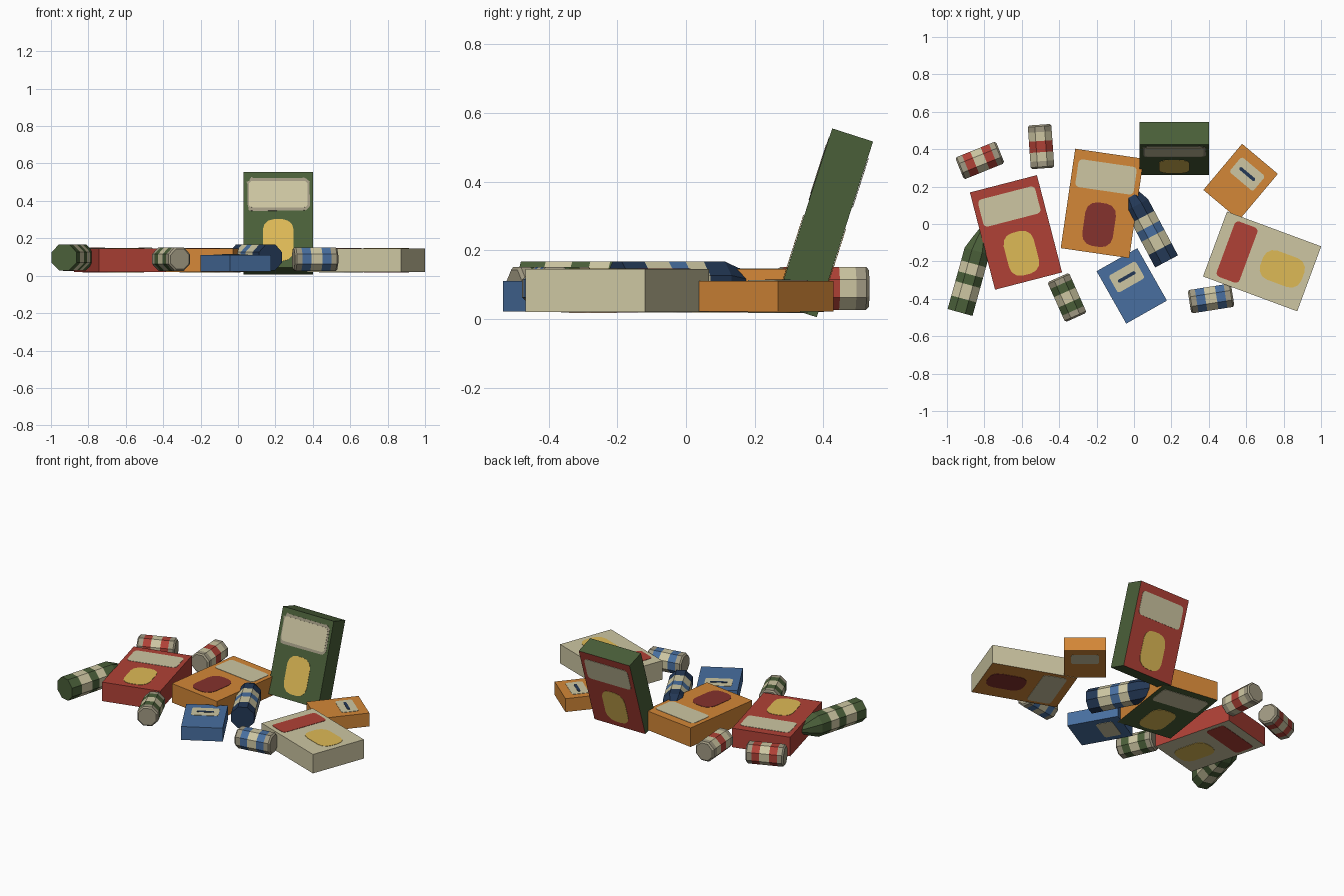
import bpy, bmesh, math, random
from mathutils import Matrix, Vector

if "Cube" in bpy.data.objects:
    bpy.data.objects.remove(bpy.data.objects["Cube"])

random.seed(4)


def material(name, rgb):
    lin = [((c / 255 + 0.055) / 1.055) ** 2.4 for c in rgb]
    m = bpy.data.materials.new(name)
    m.diffuse_color = (*lin, 1)
    m.use_nodes = True
    m.node_tree.nodes["Principled BSDF"].inputs["Base Color"].default_value = m.diffuse_color
    return m


M = {n: material(n, c) for n, c in {
    "red": (176, 65, 54), "orange": (211, 135, 55), "cream": (205, 198, 162),
    "blue": (72, 111, 160), "navy": (35, 56, 86), "green": (74, 95, 57),
    "yellow": (222, 186, 86), "maroon": (133, 50, 45), "grey": (160, 153, 130)}.items()}


def finish(name, bm, mats, matrix):
    bmesh.ops.recalc_face_normals(bm, faces=bm.faces)
    me = bpy.data.meshes.new(name)
    bm.to_mesh(me)
    bm.free()
    for m in mats:
        me.materials.append(M[m])
    ob = bpy.data.objects.new(name, me)
    ob.matrix_world = matrix
    bpy.context.collection.objects.link(ob)
    return ob


def plate(name, outline, z, side, color, matrix):
    """Thin printed panel lying on the front (side=1) or back (side=-1) of a box."""
    bm = bmesh.new()
    f = bm.faces.new([bm.verts.new((x, y, side * (z - 0.002))) for x, y in outline])
    new = bmesh.ops.extrude_face_region(bm, geom=[f])["geom"]
    top = [v for v in new if isinstance(v, bmesh.types.BMVert)]
    return_z = side * z
    for v in top:
        v.co.z = return_z
    finish(name, bm, [color], matrix)


def rounded(cx, cy, w, h, r, jitter=0.0, steps=3):
    pts = []
    for i, (sx, sy) in enumerate(((1, 1), (-1, 1), (-1, -1), (1, -1))):
        for k in range(steps + 1):
            a = math.pi / 2 * (i + k / steps)
            pts.append((cx + sx * (w / 2 - r) + r * math.cos(a) + random.uniform(-jitter, jitter),
                        cy + sy * (h / 2 - r) + r * math.sin(a) + random.uniform(-jitter, jitter)))
    return pts


def box(name, size, front, back, matrix):
    bm = bmesh.new()
    bmesh.ops.create_cube(bm, size=1)
    bmesh.ops.scale(bm, vec=size, verts=bm.verts)
    bm.normal_update()
    for f in bm.faces:
        f.material_index = 1 if f.normal.z < -0.5 else 0
    finish(name, bm, [front, back], matrix)


def place(x, y, z, deg, axis="Z"):
    return Matrix.Translation((x, y, z)) @ Matrix.Rotation(math.radians(deg), 4, axis)


# Large boxes: front colour, back colour, label and emblem on both faces
PRINT = {"red": ("cream", "yellow"), "green": ("cream", "yellow"),
         "orange": ("cream", "maroon"), "cream": ("red", "yellow")}
T = 0.125
for name, front, back, mtx in (
        ("red_box", "red", "cream", place(-0.631, -0.045, 0.083, 14.5)),
        ("orange_box", "orange", "green", place(-0.170, 0.110, 0.083, -8.3)),
        ("cream_box", "cream", "orange", place(0.685, -0.200, 0.083, 69.7)),
        ("leaning_green_box", "green", "red", place(0.215, 0.403, 0.280, 72.2, "X"))):
    box(name, (0.37, 0.537, T), front, back, mtx)
    for side, base, tag in ((1, front, "front"), (-1, back, "back")):
        label, emblem = PRINT[base]
        h = 0.13 if base == "cream" else 0.15
        plate(f"{name}_{tag}_label", rounded(0, 0.143, 0.315, h, 0.022),
              T / 2 + 0.003, side, label, mtx)
        plate(f"{name}_{tag}_emblem", rounded(0, -0.115, 0.165, 0.235, 0.06),
              T / 2 + 0.003, side, emblem, mtx)
    if front == "green":
        # worn edge around the label
        plate(name + "_worn_edge", rounded(0, 0.143, 0.338, 0.188, 0.04, 0.006, 5),
              T / 2 + 0.0015, 1, "grey", mtx)

# Small boxes with a label on both faces and a dark dash on the front
for name, color, mtx in (
        ("small_orange_box", "orange", place(0.570, 0.225, 0.066, -40)),
        ("small_blue_box", "blue", place(-0.012, -0.331, 0.066, 29.5))):
    box(name, (0.25, 0.322, 0.088), color, color, mtx)
    for side in (1, -1):
        plate(f"{name}_label_{side}", rounded(0, 0.055, 0.165, 0.105, 0.014),
              0.047, side, "cream", mtx)
    plate(name + "_dash", rounded(0, 0.055, 0.105, 0.018, 0.008), 0.049, 1, "navy", mtx)


def lathe(name, rings, colors, x, y, z, deg, sides=8):
    """Round body along its local x; rings = (distance, inradius), one colour per band."""
    bm = bmesh.new()
    mats = list(dict.fromkeys(colors))
    loops = []
    for d, r in rings:
        R = r / math.cos(math.pi / sides)
        loops.append([bm.verts.new((d, R * math.cos((k + 0.5) * math.tau / sides),
                                    R * math.sin((k + 0.5) * math.tau / sides)))
                      for k in range(sides)])
    for i, (a, b) in enumerate(zip(loops, loops[1:])):
        for k in range(sides):
            n = (k + 1) % sides
            f = bm.faces.new((a[k], a[n], b[n], b[k]))
            f.material_index = mats.index(colors[i])
    bm.faces.new(loops[0]).material_index = mats.index(colors[0])
    bm.faces.new(loops[-1]).material_index = mats.index(colors[-1])
    finish(name, bm, mats, place(x, y, z, deg))


# Short striped canisters with grey rims
short = [(-0.117, 0.054), (-0.108, 0.063), (-0.078, 0.063), (-0.03, 0.063),
         (0.03, 0.063), (0.078, 0.063), (0.108, 0.063), (0.117, 0.054)]
for name, a, b, x, y, deg in (
        ("red_canister", "red", "cream", -0.824, 0.340, 22),
        ("red_banded_canister", "cream", "red", -0.497, 0.414, 94),
        ("green_canister", "green", "cream", -0.358, -0.393, -66),
        ("blue_canister", "blue", "cream", 0.412, -0.398, 9)):
    lathe(name, short, ["grey", "grey", a, b, a, "grey", "grey"], x, y, 0.089, deg)

# Long canisters with tapered tips
long = [(0, 0.069), (0.075, 0.069), (0.155, 0.069), (0.21, 0.069),
        (0.27, 0.069), (0.34, 0.069), (0.40, 0.046), (0.46, 0.02)]
for name, c, mid, x, y, deg in (
        ("green_tapered_canister", "green", "green", -0.930, -0.473, 74.5),
        ("navy_tapered_canister", "navy", "blue", 0.174, -0.200, 118)):
    lathe(name, long, [c, "cream", mid, "cream", c, c, c], x, y, 0.098, deg)
